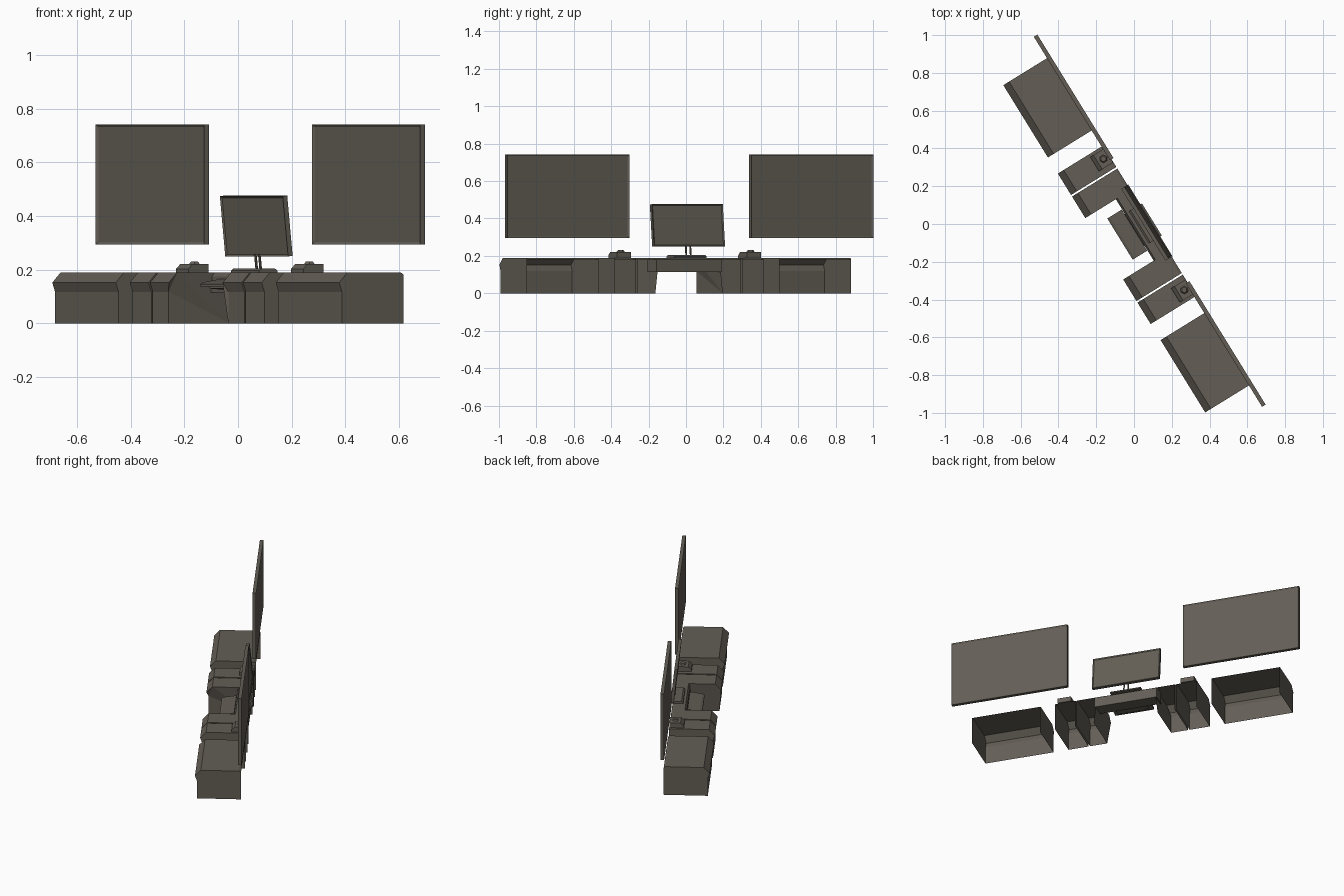
import bpy, bmesh, math
from mathutils import Matrix

if "Cube" in bpy.data.objects:
    bpy.data.objects.remove(bpy.data.objects["Cube"])

# Local frame: u runs along the desk row, v points to its back, then all is turned in plan
UX, UY = 0.525, -0.851
PLACE = Matrix(((UX, -UY, 0, 0), (UY, UX, 0, 0), (0, 0, 1, 0), (0, 0, 0, 1))) \
    @ Matrix.Translation((0.029, 0.003, 0))

# Dark warm grey finish
FINISH = bpy.data.materials.new("dark_warm_grey")
FINISH.diffuse_color = (0.125, 0.112, 0.092, 1)
FINISH.use_nodes = True
FINISH.node_tree.nodes["Principled BSDF"].inputs["Base Color"].default_value = FINISH.diffuse_color


def finish(name, bm, local=Matrix()):
    bmesh.ops.transform(bm, matrix=PLACE @ local, verts=bm.verts)
    mesh = bpy.data.meshes.new(name)
    bm.to_mesh(mesh)
    bm.free()
    mesh.materials.append(FINISH)
    ob = bpy.data.objects.new(name, mesh)
    bpy.context.collection.objects.link(ob)
    return ob


def prism(name, profile, u0, u1, open_edges=(), low_u0=None):
    """Extrude a closed (v, z) profile along u, leaving the listed edges open.
    low_u0 sets the first end back below the shoulder."""
    bm = bmesh.new()
    a = [bm.verts.new((low_u0 if low_u0 is not None and z < 0.12 else u0, v, z))
         for v, z in profile]
    b = [bm.verts.new((u1, v, z)) for v, z in profile]
    n = len(profile)
    for i in range(n):
        if i not in open_edges:
            j = (i + 1) % n
            bm.faces.new((a[i], a[j], b[j], b[i]))
    ends = [bm.faces.new(a[::-1]), bm.faces.new(b)]
    if low_u0 is not None:
        bmesh.ops.triangulate(bm, faces=ends[:1])
    bmesh.ops.recalc_face_normals(bm, faces=bm.faces)
    return finish(name, bm)


def screen(name, centre, width, height, depth, border, recess, tilt=0.0):
    """Slab with a recessed panel inside a thin frame on both sides."""
    bm = bmesh.new()
    bmesh.ops.create_cube(bm, size=1)
    bmesh.ops.scale(bm, vec=(width, depth, height), verts=bm.verts)
    bm.normal_update()
    for f in [f for f in bm.faces if abs(f.normal.y) > 0.9]:
        bmesh.ops.inset_region(bm, faces=[f], thickness=border, depth=-recess)
    return finish(name, bm, Matrix.Translation(centre) @ Matrix.Rotation(tilt, 4, 'X'))


def cylinder(name, centre, radius, height, sides, top=None, tilt=0.0):
    bm = bmesh.new()
    bmesh.ops.create_cone(bm, cap_ends=True, segments=sides, radius1=radius,
                          radius2=radius if top is None else top, depth=height)
    return finish(name, bm, Matrix.Translation(centre) @ Matrix.Rotation(tilt, 4, 'X'))


# Desk cabinet section: bulging front, sloped shoulder, lip; back and underside open
CABINET = [(-0.194, 0), (-0.194, 0.118), (-0.206, 0.152), (-0.17, 0.19),
           (0.064, 0.19), (0.076, 0.182), (0.076, 0)]
OPEN = (5, 6)
PAD = [(-0.014, 0.19), (-0.014, 0.203), (0.006, 0.222), (0.074, 0.222), (0.074, 0.19)]

for side, s in (("left", -1), ("right", 1)):
    # Cabinets
    prism(side + "_side_cabinet", CABINET, s * 0.568, s * 1.018, OPEN)
    prism(side + "_inner_console", CABINET, s * 0.191, s * 0.325, OPEN, s * 0.212)
    prism(side + "_outer_console", CABINET, s * 0.335, s * 0.468, OPEN)
    # Control pad with a square-cut knob
    prism(side + "_control_pad", PAD, s * 0.364, s * 0.452)
    cylinder(side + "_control_knob", (s * 0.408, 0.04, 0.226), 0.022, 0.009, 6, 0.015)
    # Wall display
    screen(side + "_wall_display", (s * 0.767, 0.077, 0.5185), 0.768, 0.447, 0.022,
           0.013, 0.006)

# Centre desk bridge
BRIDGE = [(-0.016, 0.115), (-0.016, 0.175), (-0.006, 0.19), (0.064, 0.19),
          (0.076, 0.182), (0.076, 0.115)]
prism("desk_bridge", BRIDGE, -0.205, 0.205)

# Keyboard and its tray
prism("keyboard", [(-0.108, 0.138), (-0.108, 0.146), (-0.095, 0.153),
                   (-0.018, 0.166), (-0.018, 0.15)], -0.128, 0.128)
prism("keyboard_tray", [(-0.085, 0.13), (-0.085, 0.141), (-0.016, 0.15), (-0.016, 0.125)],
      -0.1, 0.1)

# Monitor leaning forward, on twin posts and a bevelled base
LEAN = math.radians(6)
screen("monitor", (0, 0.059, 0.363), 0.446, 0.226, 0.02, 0.01, 0.005, LEAN)
for name, u in (("left_post", -0.014), ("right_post", 0.014)):
    cylinder(name, (u, 0.067, 0.228), 0.005, 0.062, 8, tilt=LEAN)
prism("monitor_base", [(0.01, 0.19), (0.01, 0.197), (0.02, 0.204), (0.08, 0.204),
                       (0.09, 0.197), (0.09, 0.19)], -0.1, 0.1)
